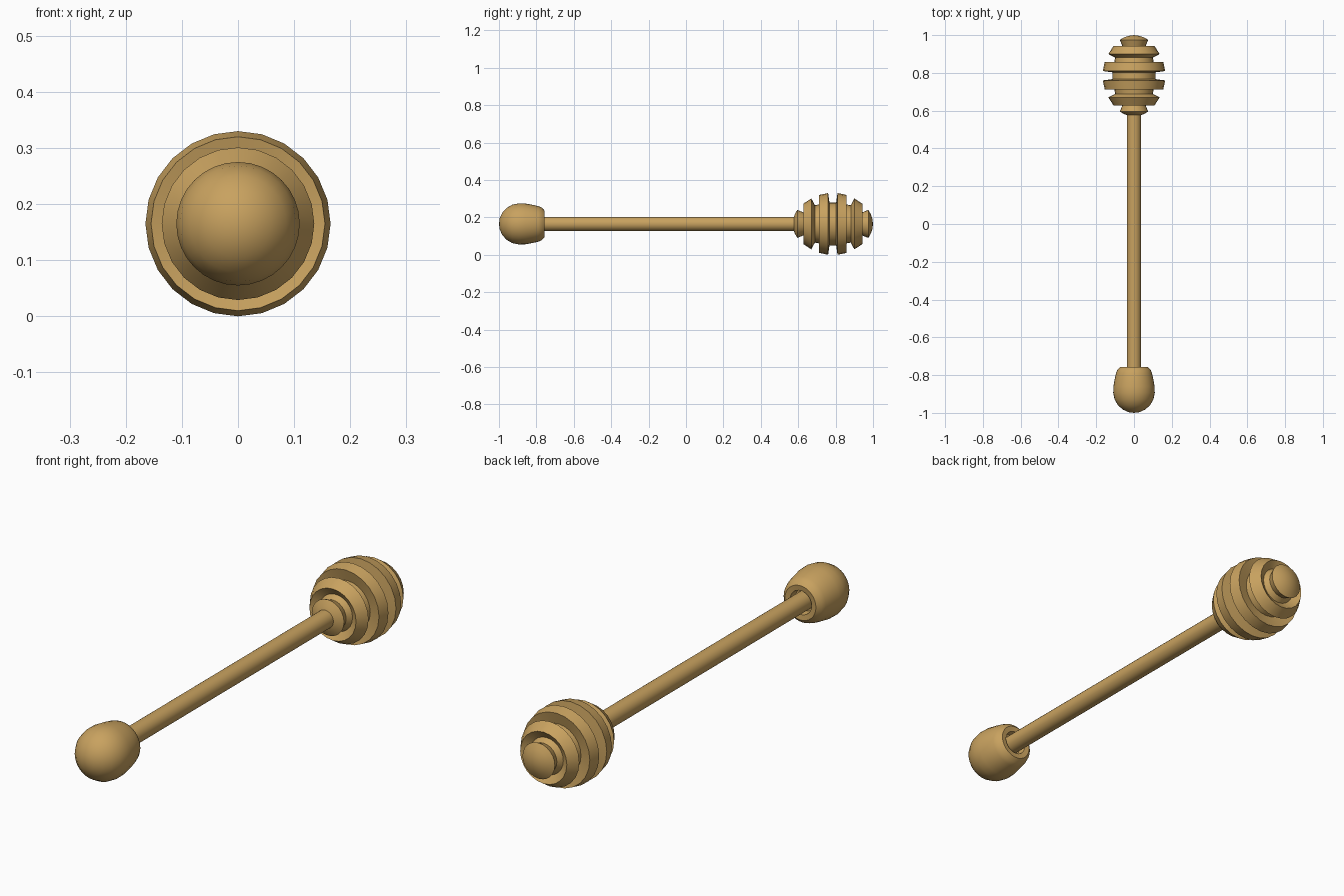
import bpy, bmesh, math

if "Cube" in bpy.data.objects:
    bpy.data.objects.remove(bpy.data.objects["Cube"], do_unlink=True)

AXIS_Z = 0.165
COLOR = (0.58, 0.36, 0.115, 1.0)

wood = bpy.data.materials.new("light_wood")
wood.use_nodes = True
wood.diffuse_color = COLOR
bsdf = wood.node_tree.nodes["Principled BSDF"]
bsdf.inputs["Base Color"].default_value = COLOR
bsdf.inputs["Roughness"].default_value = 0.6


def lathe(name, profile, sides):
    """Turn a (y, radius) profile around the horizontal y axis."""
    bm = bmesh.new()
    rings = []
    for y, r in profile:
        if r == 0:
            rings.append([bm.verts.new((0, y, 0))] * sides)
        else:
            angles = [math.tau * i / sides for i in range(sides)]
            rings.append([bm.verts.new((r * math.sin(a), y, r * math.cos(a)))
                          for a in angles])
    for a, b in zip(rings, rings[1:]):
        for i in range(sides):
            j = (i + 1) % sides
            bm.faces.new(dict.fromkeys((a[i], a[j], b[j], b[i])))
    bmesh.ops.recalc_face_normals(bm, faces=bm.faces)
    mesh = bpy.data.meshes.new(name)
    bm.to_mesh(mesh)
    bm.free()
    mesh.materials.append(wood)
    obj = bpy.data.objects.new(name, mesh)
    obj.location.z = AXIS_Z
    bpy.context.collection.objects.link(obj)
    bpy.ops.object.select_all(action='DESELECT')
    obj.select_set(True)
    bpy.context.view_layer.objects.active = obj
    bpy.ops.object.shade_smooth_by_angle(angle=math.radians(30))
    return obj


# Grooved head: half profile as offsets from its middle, mirrored
MID = 0.785
half = [(0.018, 0.115), (0.025, 0.165), (0.073, 0.155), (0.061, 0.106),
        (0.096, 0.1), (0.115, 0.136), (0.158, 0.108), (0.137, 0.077),
        (0.158, 0.062), (0.19, 0.075), (0.203, 0.052), (0.211, 0.028),
        (0.215, 0)]
head = [(MID - d, r) for d, r in reversed(half)] + [(MID + d, r) for d, r in half]
lathe("dipper_head", head, 24)

# Straight handle
lathe("handle", [(-0.82, 0), (-0.82, 0.038), (0.6, 0.038), (0.6, 0)], 24)

# Rounded end knob with a bevelled rim and a shallow socket around the handle
knob = [(-1, 0), (-0.996, 0.03), (-0.982, 0.06), (-0.958, 0.086),
        (-0.928, 0.103), (-0.893, 0.11), (-0.86, 0.109), (-0.82, 0.102),
        (-0.79, 0.095), (-0.772, 0.088), (-0.757, 0.072),
        (-0.76, 0.05), (-0.79, 0.046), (-0.79, 0.03)]
lathe("end_knob", knob, 32)
